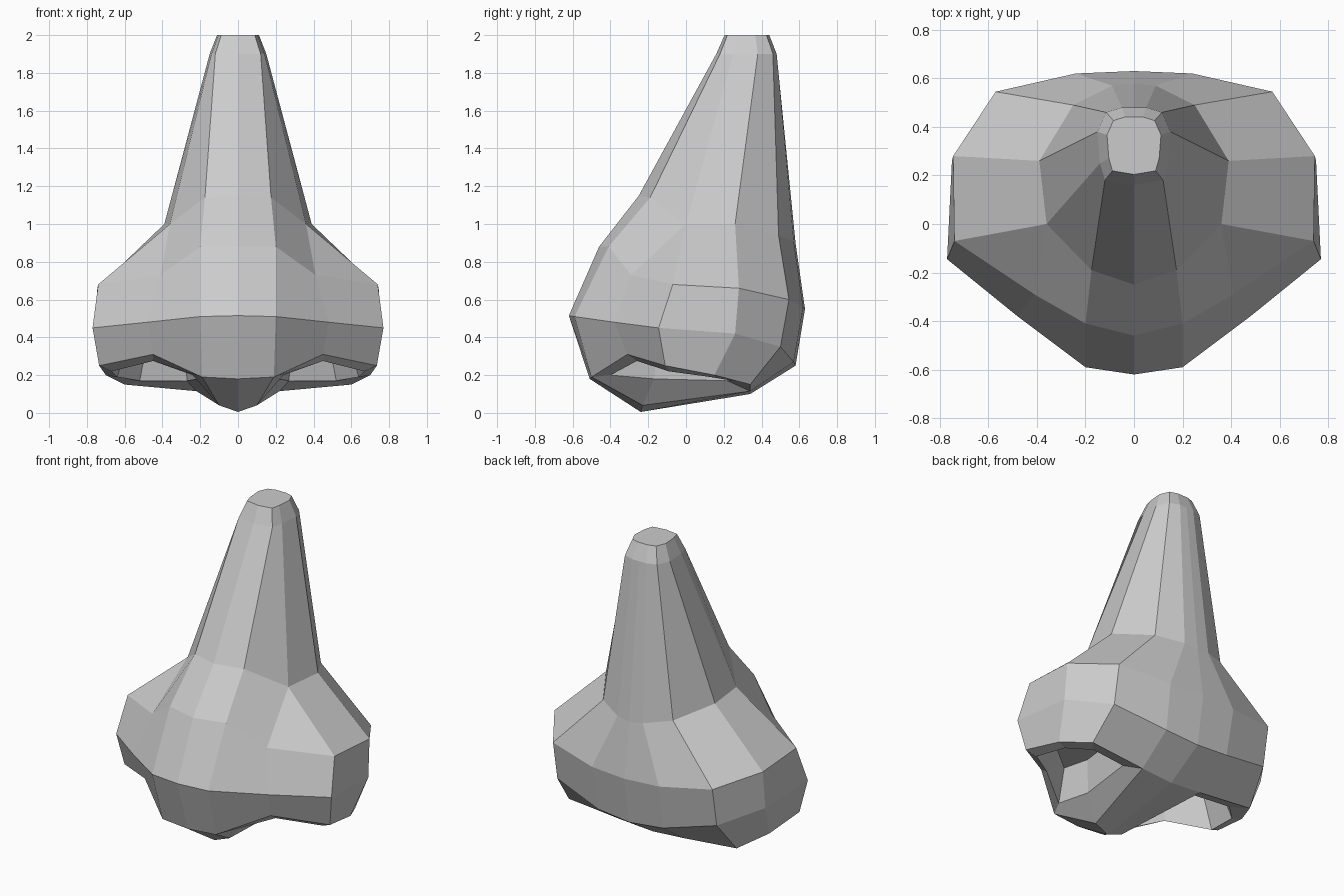
import bpy, bmesh
from mathutils import Vector as V

if "Cube" in bpy.data.objects:
    bpy.data.objects.remove(bpy.data.objects["Cube"])

# Half cross-sections, front centre round to back centre
bridge_top = [(0, .16, 1.9), (.12, .18, 1.9), (.14, .25, 1.9), (.14, .25, 1.9),
              (.15, .38, 1.9), (.115, .46, 1.9), (.05, .48, 1.9), (0, .48, 1.9)]
bridge_base = [(0, -.25, 1.15), (.175, -.19, 1.14), (.36, 0, 1.0), (.36, 0, 1.0),
               (.39, .26, 1.0), (.25, .49, .94), (.09, .57, .91), (0, .58, .9)]
wing_top = [(0, -.46, .88), (.2, -.41, .88), (.41, -.29, .73), (.74, -.07, .68),
            (.745, .28, .66), (.57, .545, .6), (.24, .62, .56), (0, .63, .55)]
wing_mid = [(0, -.62, .515), (.2, -.59, .51), (.48, -.38, .48), (.77, -.145, .45),
            (.75, .26, .42), (.57, .5, .35), (.23, .57, .27), (0, .58, .25)]
rim = [(0, -.51, .18), (.19, -.5, .19), (.45, -.31, .31), (.735, -.11, .25),
       (.7, .15, .2), (.6, .34, .15), (.22, .34, .115), (0, .34, .1)]
# Nostril opening, matching rim points 1 to 6 plus the septum
hole = [(.24, -.4, .2), (.45, -.26, .275), (.67, -.09, .22), (.64, .13, .19),
        (.52, .25, .17), (.27, .22, .17), (.21, -.17, .18)]

tip = [(x * .74, .33 + (y - .33) * .74, 2.0) for x, y, z in bridge_top]

bm = bmesh.new()


def loop(points):
    return [bm.verts.new(p) for p in points]


def bridge(a, b, closed=False):
    n = len(a)
    for i in range(n if closed else n - 1):
        j = (i + 1) % n
        bm.faces.new((a[i], a[j], b[j], b[i]))


# Outer skin
rings = [loop(r) for r in (tip, bridge_top, bridge_base, wing_top, wing_mid, rim)]
for a, b in zip(rings, rings[1:]):
    bridge(a, b)
bm.faces.new(rings[0])

# Septum underside
r = rings[-1]
mid, side = loop([(0, -.24, .005), (.1, -.23, .04)])
bm.faces.new((r[0], r[1], side, mid))
bm.faces.new((mid, side, r[6], r[7]))

# Nostril lip and cavity
outer = r[1:7] + [side]
inner = loop(hole)
centre = sum((V(p) for p in hole), V()) / len(hole)
deep = loop([centre + (V(p) - centre) * .8 + V((-.02, 0, .2)) for p in hole])
bridge(outer, inner, True)
bridge(inner, deep, True)
bm.faces.new(deep)

# Mirror to the other half and weld
geom = bm.verts[:] + bm.edges[:] + bm.faces[:]
copy = bmesh.ops.duplicate(bm, geom=geom)["geom"]
for v in copy:
    if isinstance(v, bmesh.types.BMVert):
        v.co.x *= -1
bmesh.ops.remove_doubles(bm, verts=bm.verts[:], dist=.0005)
bmesh.ops.recalc_face_normals(bm, faces=bm.faces[:])

mesh = bpy.data.meshes.new("nose")
bm.to_mesh(mesh)
bm.free()
nose = bpy.data.objects.new("nose", mesh)
bpy.context.collection.objects.link(nose)
mat = bpy.data.materials.new("light grey")
mat.diffuse_color = (.6, .6, .6, 1)
mat.use_nodes = True
mat.node_tree.nodes["Principled BSDF"].inputs["Base Color"].default_value = mat.diffuse_color
mesh.materials.append(mat)
